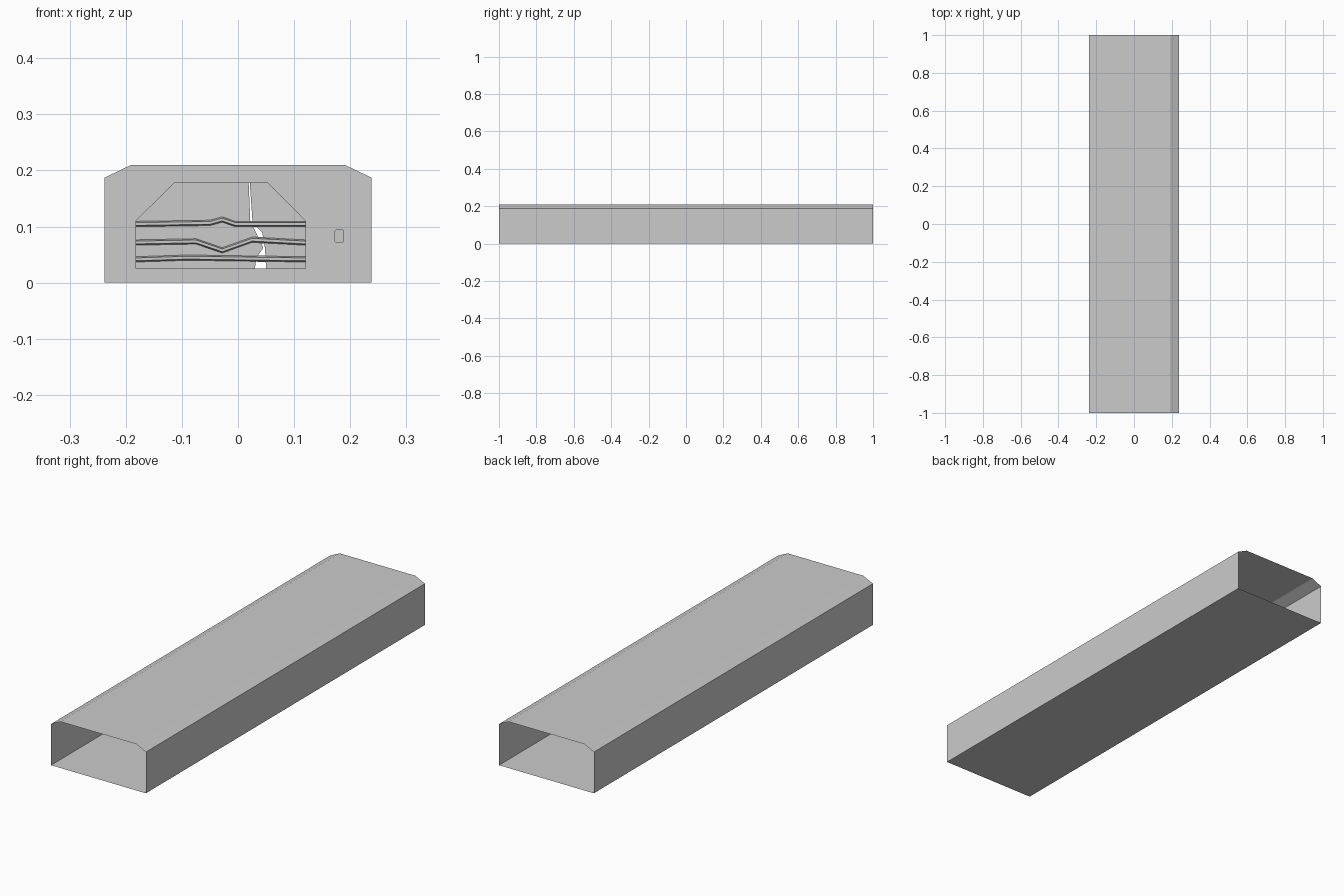
import bpy, bmesh

if "Cube" in bpy.data.objects:
    bpy.data.objects.remove(bpy.data.objects["Cube"])

# Cross-sections as (x, z), both starting at bottom left
SHELL = [(-.238, 0), (.238, 0), (.238, .187), (.19, .21), (-.19, .21), (-.238, .187)]
DOORWAY = [(-.182, .025), (.12, .025), (.12, .11), (.053, .178), (-.113, .178), (-.182, .11)]
WALL_FRONT, WALL_BACK = -.035, .02


def finish(name, bm):
    bmesh.ops.recalc_face_normals(bm, faces=bm.faces)
    mesh = bpy.data.meshes.new(name)
    bm.to_mesh(mesh)
    bm.free()
    obj = bpy.data.objects.new(name, mesh)
    bpy.context.collection.objects.link(obj)
    return obj


def ring(bm, outline, y):
    return [bm.verts.new((x, y, z)) for x, z in outline]


def bridge(bm, a, b, closed=True):
    n = len(a)
    for i in range(n if closed else n - 1):
        j = (i + 1) % n
        bm.faces.new((a[i], a[j], b[j], b[i]))


def slab(name, outline, y0, y1):
    bm = bmesh.new()
    a, b = ring(bm, outline, y0), ring(bm, outline, y1)
    bridge(bm, a, b)
    bm.faces.new(a)
    bm.faces.new(b)
    return finish(name, bm)


# Open-ended corridor shell
bm = bmesh.new()
bridge(bm, ring(bm, SHELL, -1), ring(bm, SHELL, 1))
finish("corridor_shell", bm)

# Bulkhead across the middle with a chamfered doorway
bm = bmesh.new()
front_out, front_in = ring(bm, SHELL, WALL_FRONT), ring(bm, DOORWAY, WALL_FRONT)
back_out, back_in = ring(bm, SHELL, WALL_BACK), ring(bm, DOORWAY, WALL_BACK)
bridge(bm, front_out, front_in)
bridge(bm, back_out, back_in)
bridge(bm, front_in, back_in)
finish("bulkhead", bm)

# Two door leaves separated by a jagged gap
GAP_LEFT = [(.03, .025), (.033, .045), (.045, .062), (.032, .09), (.022, .107), (.019, .178)]
GAP_RIGHT = [(.05, .025), (.048, .062), (.043, .09), (.026, .107), (.021, .178)]
slab("door_left", [DOORWAY[0]] + GAP_LEFT + DOORWAY[4:], -.015, .005)
slab("door_right", DOORWAY[1:4] + GAP_RIGHT[::-1], -.015, .005)

# Bent horizontal ridges over the front and back of the doors
BANDS = {
    "upper_ridge": [(-.182, .105), (-.05, .107), (-.028, .113), (-.005, .105), (.12, .105)],
    "middle_ridge": [(-.182, .072), (-.075, .074), (-.028, .058), (.025, .077), (.12, .072)],
    "lower_ridge": [(-.182, .042), (-.09, .045), (.12, .042)],
}
SECTION = [(-.012, -.006), (-.025, -.003), (-.025, .002), (-.012, .005),
           (.003, .005), (.015, .002), (.015, -.003), (.003, -.006)]
for name, path in BANDS.items():
    bm = bmesh.new()
    rings = [[bm.verts.new((x, y, z + dz)) for y, dz in SECTION] for x, z in path]
    for a, b in zip(rings, rings[1:]):
        bridge(bm, a, b)
    bm.faces.new(rings[0])
    bm.faces.new(rings[-1])
    finish(name, bm)

# Control button beside the door, with clipped corners
x0, x1, z0, z1, c = .172, .189, .071, .095, .003
slab("door_button", [(x0 + c, z0), (x1 - c, z0), (x1, z0 + c), (x1, z1 - c),
                     (x1 - c, z1), (x0 + c, z1), (x0, z1 - c), (x0, z0 + c)],
     WALL_FRONT - .008, WALL_FRONT + .002)
